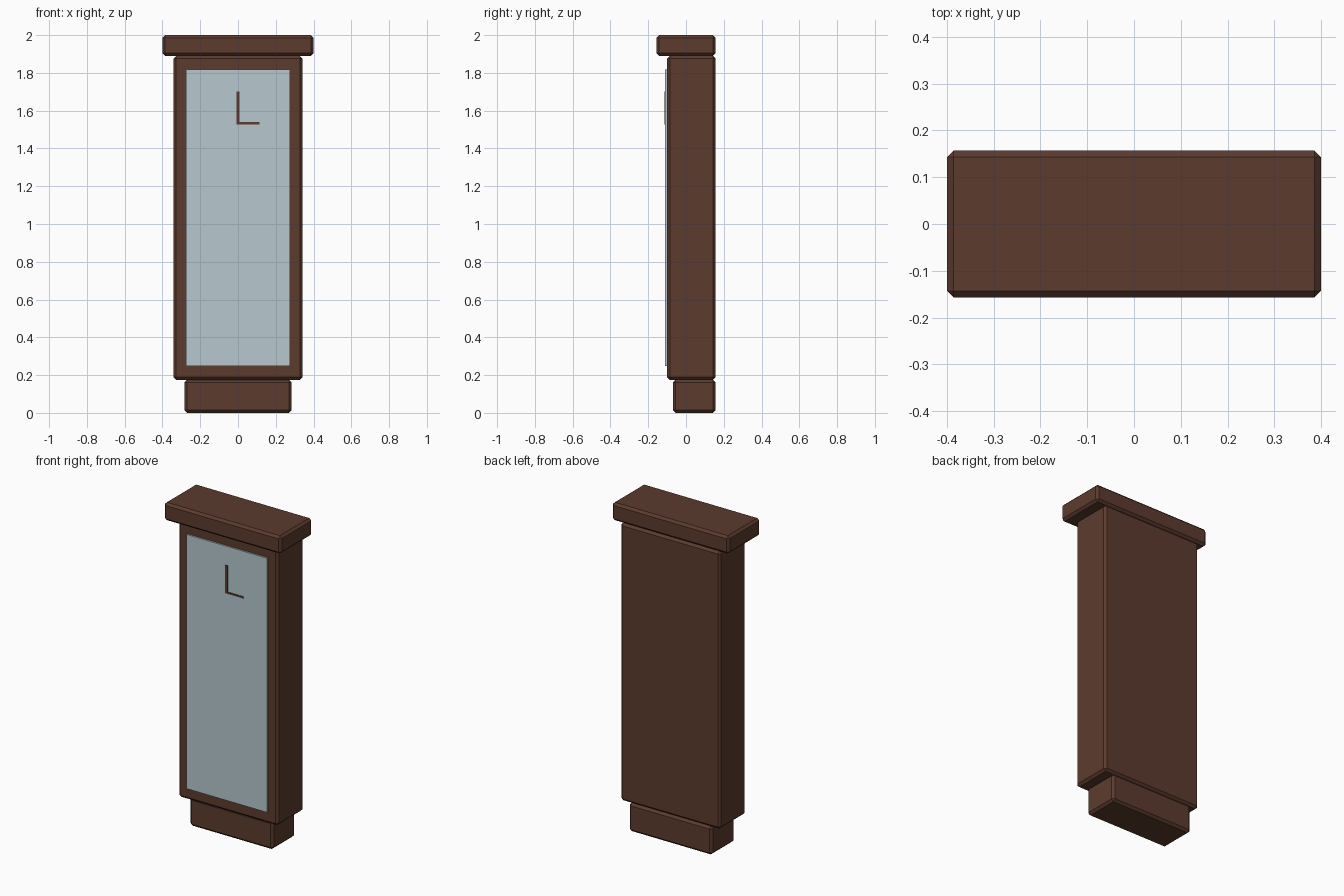
import bpy, bmesh
from mathutils import Vector

if "Cube" in bpy.data.objects:
    bpy.data.objects.remove(bpy.data.objects["Cube"])


def material(name, color):
    m = bpy.data.materials.new(name)
    m.diffuse_color = (*color, 1)
    m.use_nodes = True
    m.node_tree.nodes["Principled BSDF"].inputs["Base Color"].default_value = m.diffuse_color
    return m


wood = material("dark wood", (0.105, 0.044, 0.027))
glass = material("pale glass", (0.475, 0.578, 0.625))


def box(name, lo, hi, mat, bevel=0.0):
    """Box between two corners, with an optional flat chamfer."""
    lo, hi = Vector(lo), Vector(hi)
    mid, size = (lo + hi) / 2, hi - lo
    bm = bmesh.new()
    bmesh.ops.create_cube(bm, size=1)
    for v in bm.verts:
        v.co = Vector([c * s for c, s in zip(v.co, size)])
    if bevel:
        bmesh.ops.bevel(bm, geom=bm.edges[:], offset=bevel, segments=1,
                        affect='EDGES', profile=0.5)
    me = bpy.data.meshes.new(name)
    bm.to_mesh(me)
    bm.free()
    me.materials.append(mat)
    ob = bpy.data.objects.new(name, me)
    ob.location = mid
    bpy.context.collection.objects.link(ob)
    return ob


BACK = 0.157  # all wooden blocks are flush at the back

# Case: plinth, tall body, overhanging cornice
box("plinth", (-0.284, -0.07, 0), (0.284, BACK, 0.176), wood, 0.014)
box("case_body", (-0.341, -0.1, 0.175), (0.341, BACK, 1.89), wood, 0.014)
box("cornice", (-0.4, -0.157, 1.89), (0.4, BACK, 2.0), wood, 0.014)

# Front pane
box("front_pane", (-0.274, -0.11, 0.248), (0.274, -0.095, 1.818), glass)

# Two clock hands lying on the pane
box("long_hand", (-0.009, -0.114, 1.529), (0.008, -0.109, 1.701), wood)
box("short_hand", (-0.009, -0.1135, 1.528), (0.114, -0.109, 1.539), wood)
